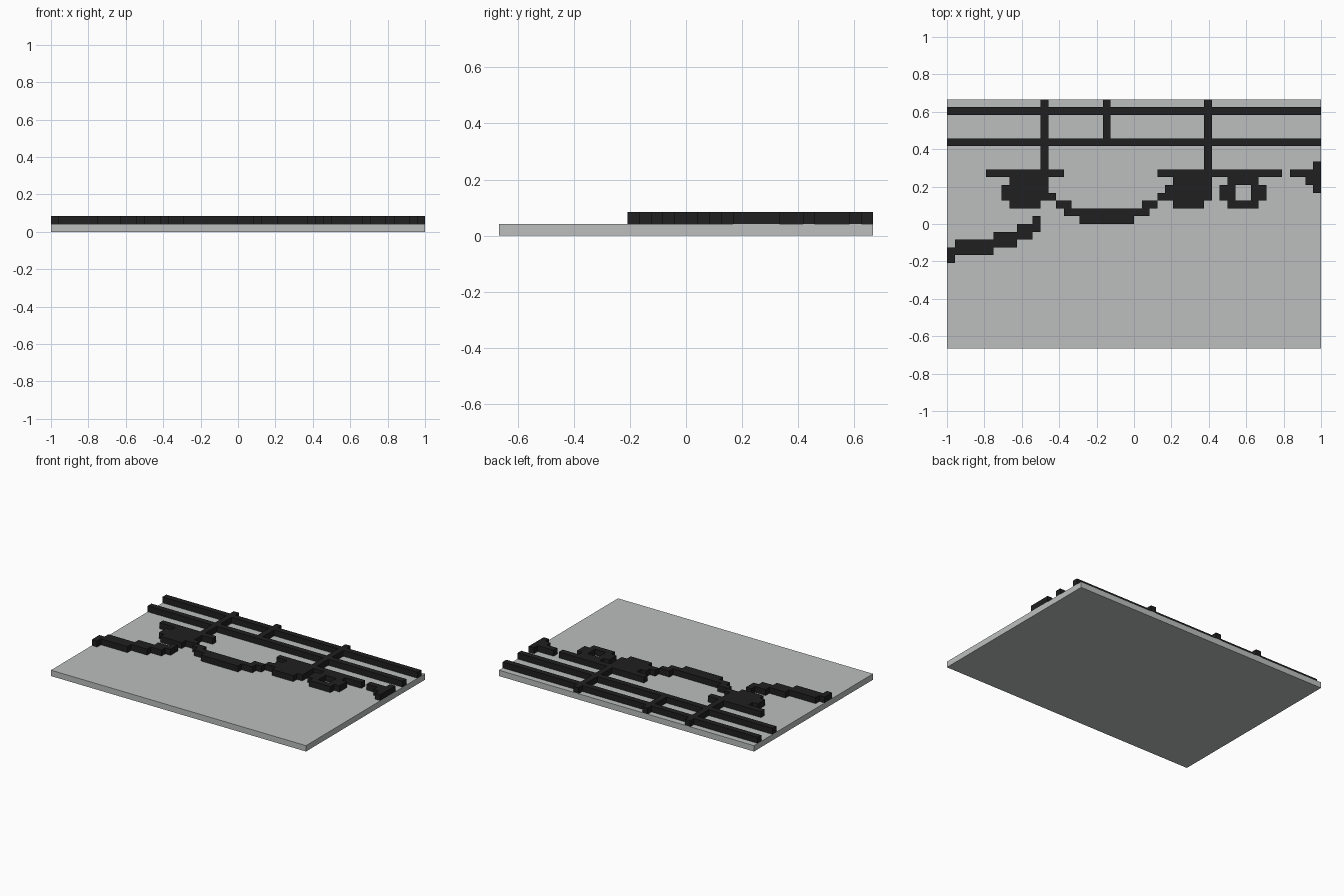
import bpy, bmesh
from math import radians

CELL = 2 / 48            # grid: 48 columns by 32 rows
BASE_TOP = CELL
RELIEF_TOP = 0.084

if "Cube" in bpy.data.objects:
    bpy.data.objects.remove(bpy.data.objects["Cube"], do_unlink=True)


def make_material(name, rgb):
    mat = bpy.data.materials.new(name)
    mat.use_nodes = True
    color = (*rgb, 1)
    mat.diffuse_color = color
    mat.node_tree.nodes["Principled BSDF"].inputs["Base Color"].default_value = color
    return mat


grey = make_material("light grey", (0.5, 0.52, 0.515))
black = make_material("black", (0.014, 0.014, 0.014))


def block(col, row, cols, rows):
    """Set of grid cells in a rectangle, rows counted from the back."""
    return {(c, r) for c in range(col, col + cols) for r in range(row, row + rows)}


def relief(name, cells, bottom, top, mat):
    """Turn a set of grid cells into one extruded solid."""
    bm = bmesh.new()
    verts = {}

    def corner(c, r):
        if (c, r) not in verts:
            verts[c, r] = bm.verts.new((-1 + c * CELL, (16 - r) * CELL, bottom))
        return verts[c, r]

    for c, r in sorted(cells):
        bm.faces.new([corner(c, r), corner(c, r + 1),
                      corner(c + 1, r + 1), corner(c + 1, r)])
    out = bmesh.ops.extrude_face_region(bm, geom=bm.faces[:], use_keep_orig=True)
    moved = [g for g in out["geom"] if isinstance(g, bmesh.types.BMVert)]
    bmesh.ops.translate(bm, verts=moved, vec=(0, 0, top - bottom))
    bmesh.ops.recalc_face_normals(bm, faces=bm.faces[:])
    bmesh.ops.dissolve_limit(bm, angle_limit=radians(1),
                             verts=bm.verts[:], edges=bm.edges[:])
    mesh = bpy.data.meshes.new(name)
    bm.to_mesh(mesh)
    bm.free()
    mesh.materials.append(mat)
    obj = bpy.data.objects.new(name, mesh)
    bpy.context.collection.objects.link(obj)


def rows_of(first_row, *spans):
    """Stack of horizontal runs (first column, width), one row each."""
    return set().union(*(block(c, first_row + i, w, 1)
                         for i, (c, w) in enumerate(spans)))


# Base plate
relief("base_plate", block(0, 0, 48, 32), 0, BASE_TOP, grey)

# Two long rails joined by three posts
rails = block(0, 1, 48, 1) | block(0, 5, 48, 1)
posts = block(12, 0, 1, 9) | block(20, 0, 1, 6) | block(33, 0, 1, 9)

# Stepped shapes hanging below the posts
left_hanger = rows_of(9, (5, 10), (8, 5), (7, 6), (7, 7), (8, 4))
right_hanger = rows_of(9, (27, 16), (29, 5), (28, 6), (27, 7), (29, 4))
ring = rows_of(10, (36, 4), (35, 6), (35, 6), (36, 4)) - block(37, 11, 2, 2)
relief("rails_and_hangers", rails | posts | left_hanger | right_hanger | ring,
       BASE_TOP, RELIEF_TOP, black)

# Sagging curve between the hangers
sag = block(14, 13, 2, 1) | block(25, 13, 2, 1) | rows_of(14, (15, 11), (17, 7))
relief("sagging_curve", sag, BASE_TOP, RELIEF_TOP, black)

# Stepped slope running to one edge
slope = rows_of(15, (11, 1), (9, 3), (6, 5), (1, 8), (0, 6), (0, 1))
relief("stepped_slope", slope, BASE_TOP, RELIEF_TOP, black)

# Partial hanger cut off by the other edge
edge_piece = rows_of(8, (47, 1), (44, 4), (46, 2), (47, 1))
relief("edge_piece", edge_piece, BASE_TOP, RELIEF_TOP, black)
